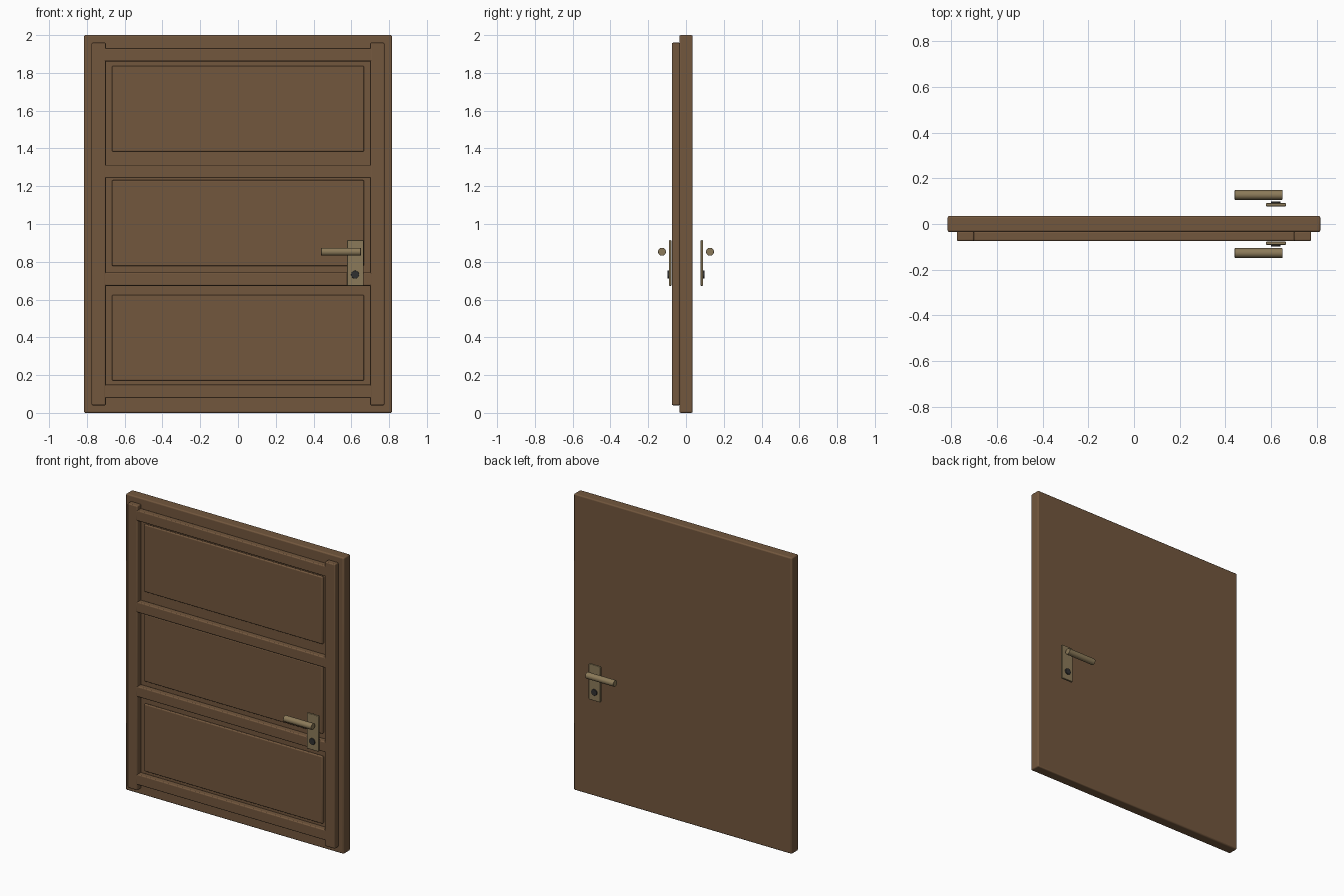
import bpy
import math

if "Cube" in bpy.data.objects:
    bpy.data.objects.remove(bpy.data.objects["Cube"])


def material(name, rgb):
    m = bpy.data.materials.new(name)
    m.diffuse_color = (*rgb, 1)
    m.use_nodes = True
    m.node_tree.nodes["Principled BSDF"].inputs["Base Color"].default_value = m.diffuse_color
    return m


WOOD = material("wood", (0.17, 0.095, 0.047))
BRASS = material("brass", (0.26, 0.195, 0.10))
DARK = material("dark_metal", (0.03, 0.03, 0.03))


def finish(ob, name, mat, bevel):
    ob.name = name
    ob.data.materials.append(mat)
    mod = ob.modifiers.new("bevel", 'BEVEL')
    mod.width = bevel
    mod.segments = 3
    mod.limit_method = 'ANGLE'
    mod.angle_limit = math.radians(40)
    bpy.ops.object.shade_smooth_by_angle(angle=math.radians(35))
    return ob


def box(name, x, y, z, mat, bevel):
    # x, y, z are (min, max) ranges
    bpy.ops.mesh.primitive_cube_add(size=1)
    ob = bpy.context.object
    for v in ob.data.vertices:
        for i, (lo, hi) in enumerate((x, y, z)):
            v.co[i] = lo if v.co[i] < 0 else hi
    return finish(ob, name, mat, bevel)


def rod(name, loc, radius, depth, rot, mat, bevel):
    bpy.ops.mesh.primitive_cylinder_add(vertices=32, radius=radius, depth=depth,
                                        location=loc, rotation=rot)
    return finish(bpy.context.object, name, mat, bevel)


BACK, FRONT = -0.035, -0.074

# Door slab
box("door_slab", (-0.815, 0.815), (-0.035, 0.035), (0, 2), WOOD, 0.008)

# Vertical stiles on the front face
for side, x in (("left", (-0.775, -0.70)), ("right", (0.70, 0.775))):
    box(f"stile_{side}", x, (FRONT, BACK + 0.002), (0.04, 1.96), WOOD, 0.006)

# Horizontal rails, running slightly into the stiles
for i, z in enumerate((0.114, 0.708, 1.278, 1.896)):
    box(f"rail_{i + 1}", (-0.71, 0.71), (FRONT, BACK + 0.002),
        (z - 0.035, z + 0.035), WOOD, 0.006)

# Raised panels between the rails
for i, z in enumerate((0.398, 1.005, 1.61)):
    box(f"panel_{i + 1}", (-0.667, 0.667), (BACK - 0.016, BACK + 0.002),
        (z - 0.227, z + 0.227), WOOD, 0.006)

# Lock plate, key cylinder and lever on both faces
for face, s in (("front", -1), ("back", 1)):
    box(f"lock_plate_{face}", (0.577, 0.665), tuple(sorted((s * 0.077, s * 0.091))),
        (0.673, 0.914), BRASS, 0.004)
    rod(f"key_cylinder_{face}", (0.62, s * 0.089, 0.732), 0.021, 0.018,
        (math.pi / 2, 0, 0), DARK, 0.002)
    rod(f"lever_{face}", (0.545, s * 0.127, 0.853), 0.021, 0.21,
        (0, math.pi / 2, 0), BRASS, 0.002)
